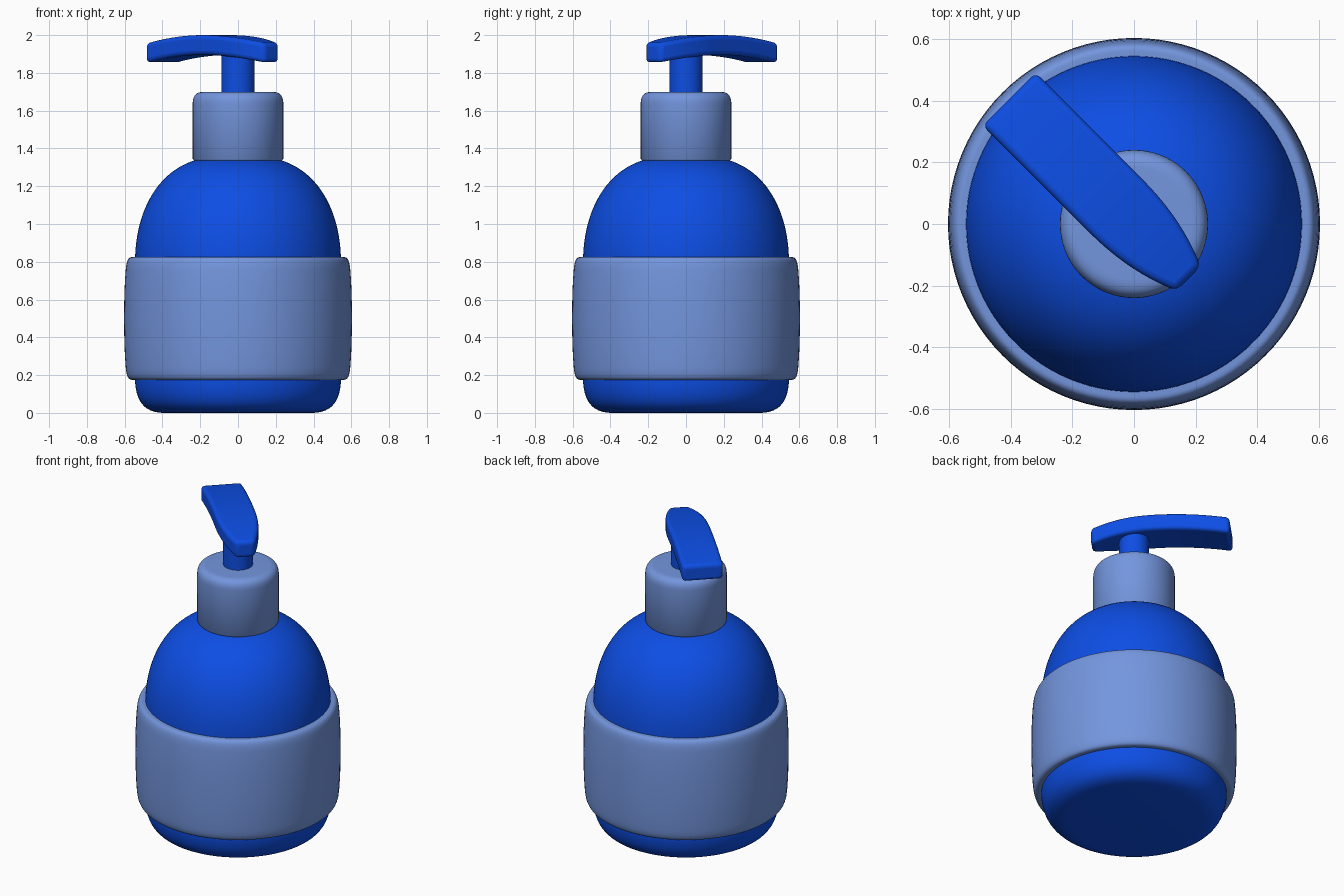
import bpy
import bmesh
import math
from mathutils import Vector
from mathutils.geometry import interpolate_bezier

SEGMENTS = 96

if "Cube" in bpy.data.objects:
    bpy.data.objects.remove(bpy.data.objects["Cube"], do_unlink=True)


def make_material(name, color):
    mat = bpy.data.materials.new(name)
    mat.use_nodes = True
    mat.diffuse_color = color
    mat.node_tree.nodes["Principled BSDF"].inputs["Base Color"].default_value = color
    return mat


deep_blue = make_material("deep blue", (0.004, 0.076, 0.78, 1))
pale_blue = make_material("pale blue", (0.174, 0.305, 0.73, 1))


def finish(name, bm, mat):
    bmesh.ops.recalc_face_normals(bm, faces=bm.faces)
    mesh = bpy.data.meshes.new(name)
    bm.to_mesh(mesh)
    bm.free()
    mesh.materials.append(mat)
    obj = bpy.data.objects.new(name, mesh)
    bpy.context.collection.objects.link(obj)
    bpy.ops.object.select_all(action="DESELECT")
    obj.select_set(True)
    bpy.context.view_layer.objects.active = obj
    bpy.ops.object.shade_smooth_by_angle(angle=math.radians(40))
    return obj


def bezier(a, b, c, d, steps=12):
    points = [Vector((r, 0, z)) for r, z in (a, b, c, d)]
    return [(p.x, p.z) for p in interpolate_bezier(*points, steps)]


def lathe(name, profile, mat):
    bm = bmesh.new()
    verts = [bm.verts.new((r, 0, z)) for r, z in profile]
    edges = [bm.edges.new(pair) for pair in zip(verts, verts[1:])]
    bmesh.ops.spin(bm, geom=verts + edges, axis=(0, 0, 1), cent=(0, 0, 0),
                   angle=math.tau, steps=SEGMENTS, use_duplicate=False)
    bmesh.ops.remove_doubles(bm, verts=bm.verts, dist=0.0005)
    return finish(name, bm, mat)


# Bottle with rounded foot and domed shoulder
foot = bezier((0.40, 0), (0.49, 0.005), (0.535, 0.05), (0.545, 0.16))
shoulder = bezier((0.545, 0.80), (0.545, 1.06), (0.43, 1.28), (0.22, 1.34), 24)
lathe("bottle", [(0, 0)] + foot + shoulder + [(0, 1.34)], deep_blue)

# Slightly barrelled sleeve around the bottle
lower = bezier((0.56, 0.175), (0.582, 0.175), (0.591, 0.195), (0.595, 0.25))
middle = bezier((0.595, 0.25), (0.606, 0.38), (0.606, 0.62), (0.595, 0.75))
upper = bezier((0.595, 0.75), (0.591, 0.805), (0.582, 0.825), (0.56, 0.825))
lathe("sleeve", [(0.54, 0.175)] + lower + middle[1:] + upper[1:] + [(0.54, 0.825)], pale_blue)

# Collar with rounded upper rim
rim = bezier((0.24, 1.635), (0.24, 1.68), (0.222, 1.70), (0.18, 1.70))
lathe("collar", [(0, 1.335), (0.232, 1.335), (0.24, 1.345)] + rim + [(0, 1.70)], pale_blue)

# Pump stem
lathe("pump_stem", [(0, 1.69), (0.087, 1.69), (0.087, 1.93), (0, 1.93)], deep_blue)


# Arched nozzle, tapered at its near end and turned diagonally
def nozzle_section(bm, along):
    taper = max(0, (0.1 - along) / 0.35)
    half_width = 0.122 - 0.066 * taper ** 2.3
    top = 2.0 - 0.042 * ((along - 0.16) / 0.41) ** 2
    direction = Vector((-1, 1, 0)).normalized()
    across = Vector((1, 1, 0)).normalized()
    corners = ((-1, top - 0.105), (1, top - 0.105), (1, top), (-1, top))
    return [bm.verts.new(direction * along + across * side * half_width + Vector((0, 0, z)))
            for side, z in corners]


bm = bmesh.new()
count = 28
rings = [nozzle_section(bm, -0.25 + 0.823 * i / count) for i in range(count + 1)]
for a, b in zip(rings, rings[1:]):
    for i in range(4):
        j = (i + 1) % 4
        bm.faces.new((a[i], a[j], b[j], b[i]))
bm.faces.new(rings[0])
bm.faces.new(rings[-1])
nozzle = finish("nozzle", bm, deep_blue)
bevel = nozzle.modifiers.new("soft edges", "BEVEL")
bevel.width = 0.022
bevel.segments = 4
bevel.limit_method = "ANGLE"
bevel.angle_limit = math.radians(40)
